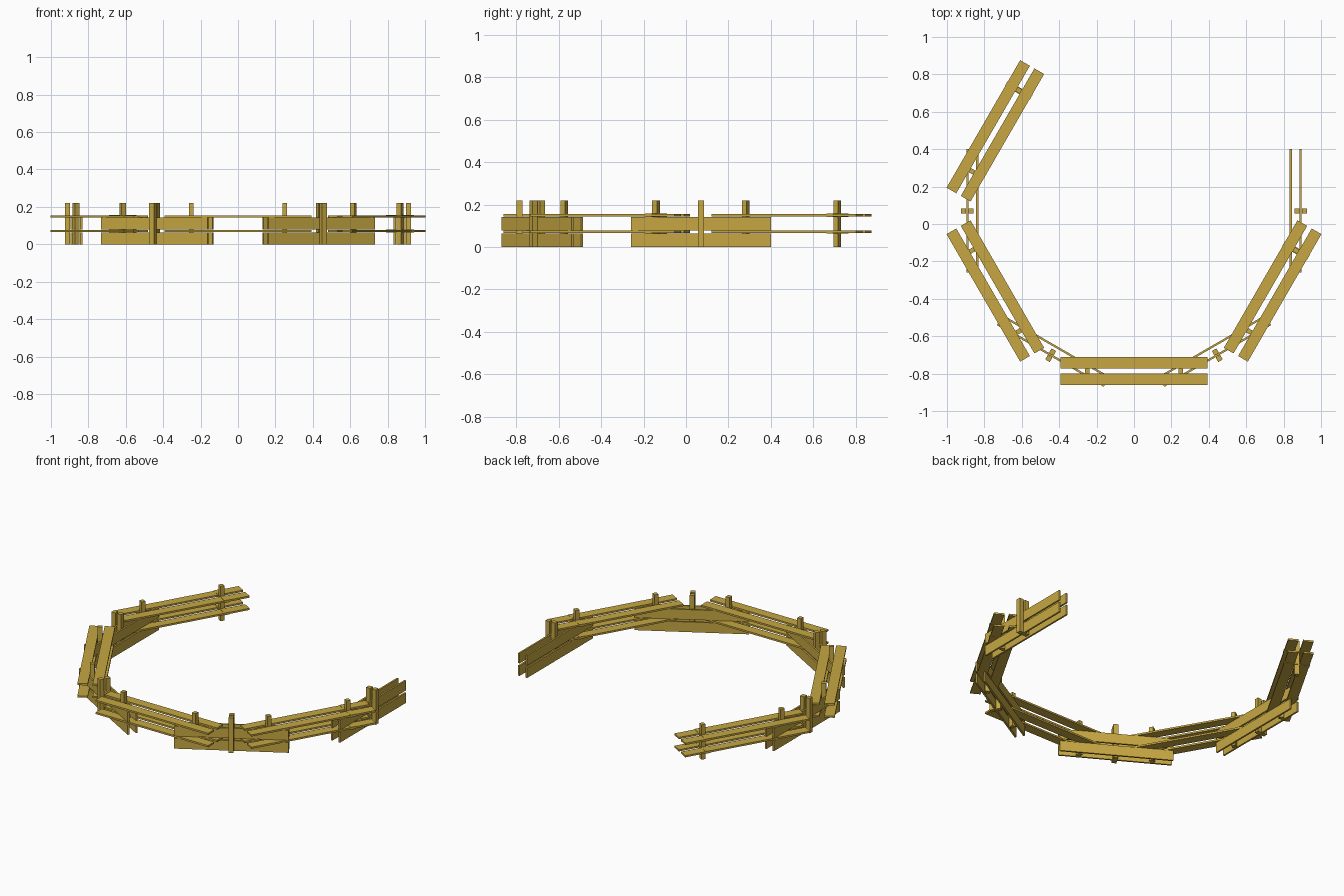
import bpy
import math
from mathutils import Matrix

cube = bpy.data.objects.get("Cube")
if cube:
    bpy.data.objects.remove(cube, do_unlink=True)

wood = bpy.data.materials.new("golden_wood")
wood.use_nodes = True
colour = (0.57, 0.39, 0.055, 1)
wood.diffuse_color = colour
bsdf = wood.node_tree.nodes["Principled BSDF"]
bsdf.inputs["Base Color"].default_value = colour
bsdf.inputs["Roughness"].default_value = 0.8

CENTRE_Y = 0.07
POST_TOP = 0.22


def box(name, angle, radius, along, z0, z1, depth, length):
    """Box on the ring: radius outwards, along the tangent, z0 to z1 in height."""
    bpy.ops.mesh.primitive_cube_add(size=1)
    ob = bpy.context.object
    ob.name = name
    ob.data.transform(Matrix.Diagonal((depth, length, z1 - z0, 1)))
    ob.data.transform(Matrix.Translation((radius, along, (z0 + z1) / 2)))
    ob.data.materials.append(wood)
    ob.location = (0, CENTRE_Y, 0)
    ob.rotation_euler.z = math.radians(angle)


# Sections of flat planks: two tiers, each an inner and an outer plank
for angle in (-90, -30, -150, 150):
    for z in (0.066, 0.144):
        for side, radius in (("inner", 0.812), ("outer", 0.90)):
            box(f"{side}_flat_plank", angle, radius, 0, z, z + 0.011, 0.06, 0.787)
    # Posts held in the gap between the planks
    for along in (-0.25, 0.25):
        box("plank_post", angle, 0.856, along, 0, POST_TOP, 0.028, 0.025)

# Sections of upright boards, bridging the flat sections
for angle in (-120, -60, 0, 180):
    for z0, z1 in ((0, 0.064), (0.079, 0.142)):
        for side, radius in (("inner", 0.838), ("outer", 0.89)):
            box(f"{side}_upright_board", angle, radius, 0, z0, z1, 0.011, 0.66)
    # Pair of posts clasping the outer board
    for side, radius in (("inner", 0.871), ("outer", 0.911)):
        box(f"{side}_board_post", angle, radius, 0, 0, POST_TOP, 0.028, 0.028)

# Cross straps tying the planks at two of the posts
for angle, along in ((-30, 0.25), (150, -0.25)):
    for z in (0.066, 0.144):
        box("cross_strap", angle, 0.856, along, z - 0.002, z + 0.013, 0.152, 0.032)
